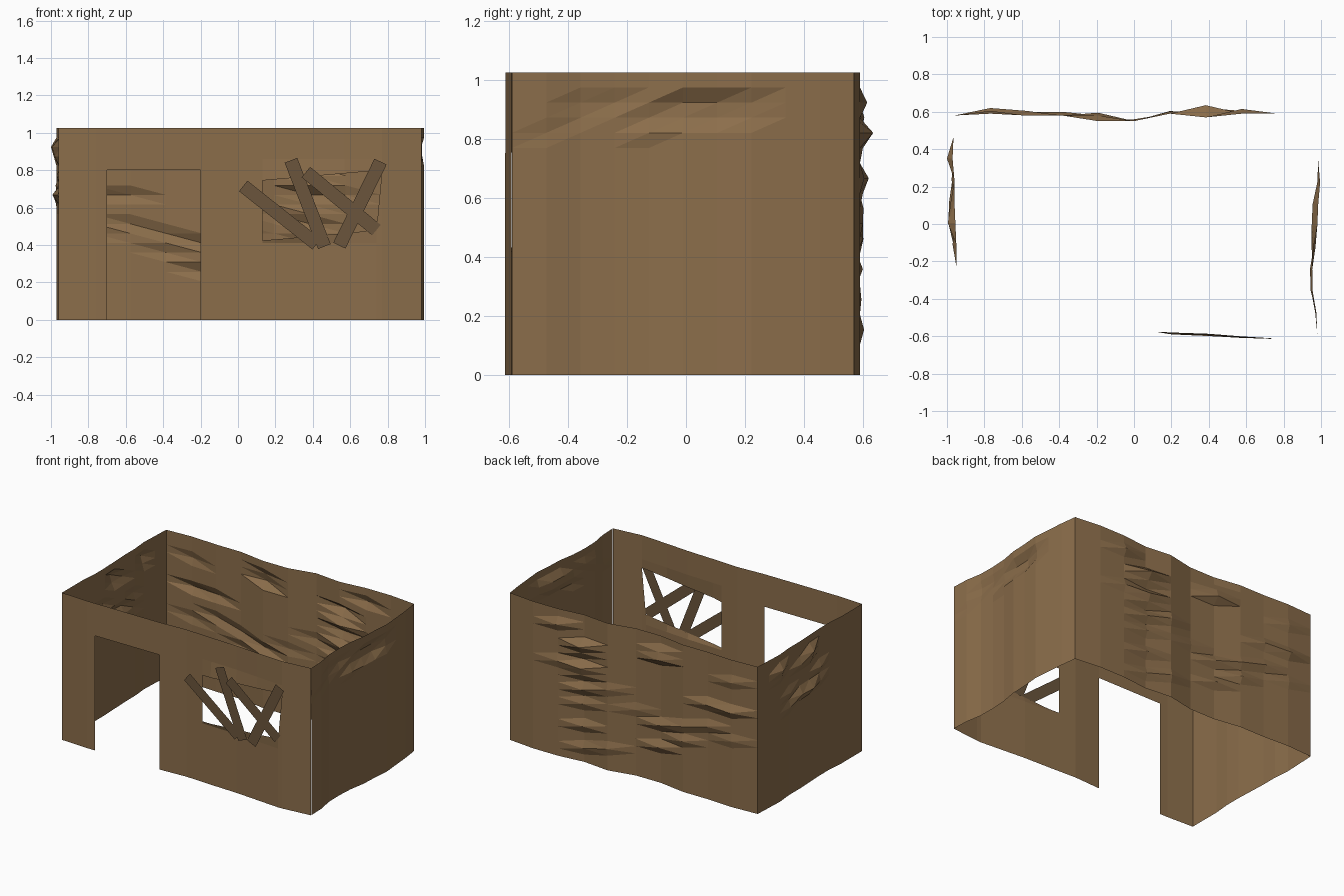
import bpy
from mathutils import Vector

if "Cube" in bpy.data.objects:
    bpy.data.objects.remove(bpy.data.objects["Cube"])

H, ROWS = 1.027, 20


def material(name, rgb):
    m = bpy.data.materials.new(name)
    m.diffuse_color = (*rgb, 1)
    m.use_nodes = True
    m.node_tree.nodes["Principled BSDF"].inputs["Base Color"].default_value = m.diffuse_color
    return m


WALL = material("mud_brown", (0.26, 0.155, 0.07))
WOOD = material("dark_wood", (0.145, 0.09, 0.045))


def add_mesh(name, verts, faces, mat):
    me = bpy.data.meshes.new(name)
    me.from_pydata(verts, [], faces)
    me.materials.append(mat)
    ob = bpy.data.objects.new(name, me)
    bpy.context.collection.objects.link(ob)
    return ob


def dented_wall(name, start, end, axis, depth, bumps):
    """Wavy sheet, left to right seen from outside; bumps = {(col, row): outward shift}."""
    n = len(depth)
    sign = 1 if depth[0] > 0 else -1
    verts, faces = [], []
    for r in range(ROWS + 1):
        for c in range(n):
            along = start + (end - start) * c / (n - 1)
            d = depth[c] + sign * bumps.get((c, r), 0)
            z = H * r / ROWS
            verts.append((d, along, z) if axis == "x" else (along, d, z))
    for r in range(ROWS):
        for c in range(n - 1):
            a = r * n + c
            faces += [(a, a + 1, a + n + 1), (a, a + n + 1, a + n)]
    return add_mesh(name, verts, faces, WALL)


# Right wall, mostly dents near the top
dented_wall("right_wall", -0.59, 0.57, "x",
            [.98, .975, .955, .953, .96, .98, .985, .995, .985, .975, .96],
            {(5, 18): -.03, (6, 18): -.03, (7, 18): -.015, (4, 17): -.01,
             (5, 17): -.025, (6, 17): -.03, (7, 17): -.012, (2, 18): -.01,
             (3, 18): -.012, (2, 17): -.008, (4, 16): .01, (1, 16): -.006})

# Back wall, scattered bulges
dented_wall("back_wall", 0.96, -0.96, "y",
            [.57, .59, .59, .57, .59, .55, .55, .58, .58, .59, .58],
            {(2, 18): .025, (3, 16): .065, (3, 15): .03, (3, 13): .05,
             (3, 12): .03, (3, 10): .03, (2, 13): .015, (4, 11): .012,
             (3, 8): .02, (3, 5): .025, (4, 3): .014, (3, 2): .02,
             (6, 17): .045, (6, 18): .03, (5, 9): .01, (6, 8): .03,
             (7, 9): .02, (8, 10): .02, (7, 7): .02, (6, 5): .03,
             (8, 13): .025, (9, 13): .03, (9, 9): .012, (9, 17): .015})

# Left wall
dented_wall("left_wall", 0.58, -0.57, "x",
            [-.96, -.965, -.97, -.96, -.96, -.955, -.95, -.95, -.96, -.96, -.96],
            {(2, 18): .03, (2, 17): .015, (5, 18): .04, (5, 17): .025,
             (4, 17): .02, (4, 13): .028, (5, 13): .038, (3, 14): .015,
             (6, 15): .02, (6, 13): .015, (3, 12): .012})

# Front wall: vertical strips around a doorway and a crooked window
BASE = [(-.96, -.57), (-.76, -.58), (-.2, -.58), (0, -.57), (.2, -.58),
        (.4, -.587), (.75, -.615), (.98, -.592)]


def base_y(x):
    for (x0, y0), (x1, y1) in zip(BASE, BASE[1:]):
        if x <= x1:
            return y0 + (y1 - y0) * (x - x0) / (x1 - x0)
    return BASE[-1][1]


verts, faces = [], []


def strip(*pts):
    """One front panel from (x, z) or (x, z, outward shift) corners."""
    k = len(verts)
    for p in pts:
        verts.append((p[0], base_y(p[0]) - (p[2] if len(p) > 2 else 0), p[1]))
    faces.append(tuple(range(k, k + len(pts))))


def column(x0, x1, z0, z1):
    strip((x0, z0), (x1, z0), (x1, z1), (x0, z1))


for x0, x1 in [(-.96, -.76), (-.76, -.7), (-.2, 0), (0, .13), (.77, .98)]:
    column(x0, x1, 0, H)
column(-.7, -.2, .8, H)
low = [(.13, .425, .002), (.2, .43, .01), (.4, .448, .012), (.57, .463, .008), (.74, .48)]
high = [(.13, .745), (.2, .751, .01), (.4, .768, .008), (.57, .783, .006), (.77, .80)]
for a, b in zip(low, low[1:]):
    column(a[0], b[0], 0, .41)
    strip((a[0], .41), (b[0], .41), b, a)
for a, b in zip(high, high[1:]):
    strip(a, b, (b[0], .86), (a[0], .86))
    column(a[0], b[0], .86, H)
column(.74, .77, 0, .41)
strip((.74, .41), (.77, .41), (.77, .80), (.74, .48))
add_mesh("front_wall", verts, faces, WALL)


# Boards nailed across the window
def board(name, a, b, y, w=.072):
    a, b = Vector((a[0], y, a[1])), Vector((b[0], y, b[1]))
    d = (b - a).normalized()
    s = Vector((-d.z, 0, d.x)) * w / 2
    add_mesh(name, [a - s, b - s, b + s, a + s], [(0, 1, 2, 3)], WOOD)


for i, (a, b, y) in enumerate([((.028, .716), (.42, .405), -.602),
                               ((.283, .853), (.462, .392), -.608),
                               ((.762, .846), (.542, .397), -.627),
                               ((.363, .79), (.74, .48), -.62)]):
    board(f"window_board_{i + 1}", a, b, y)
